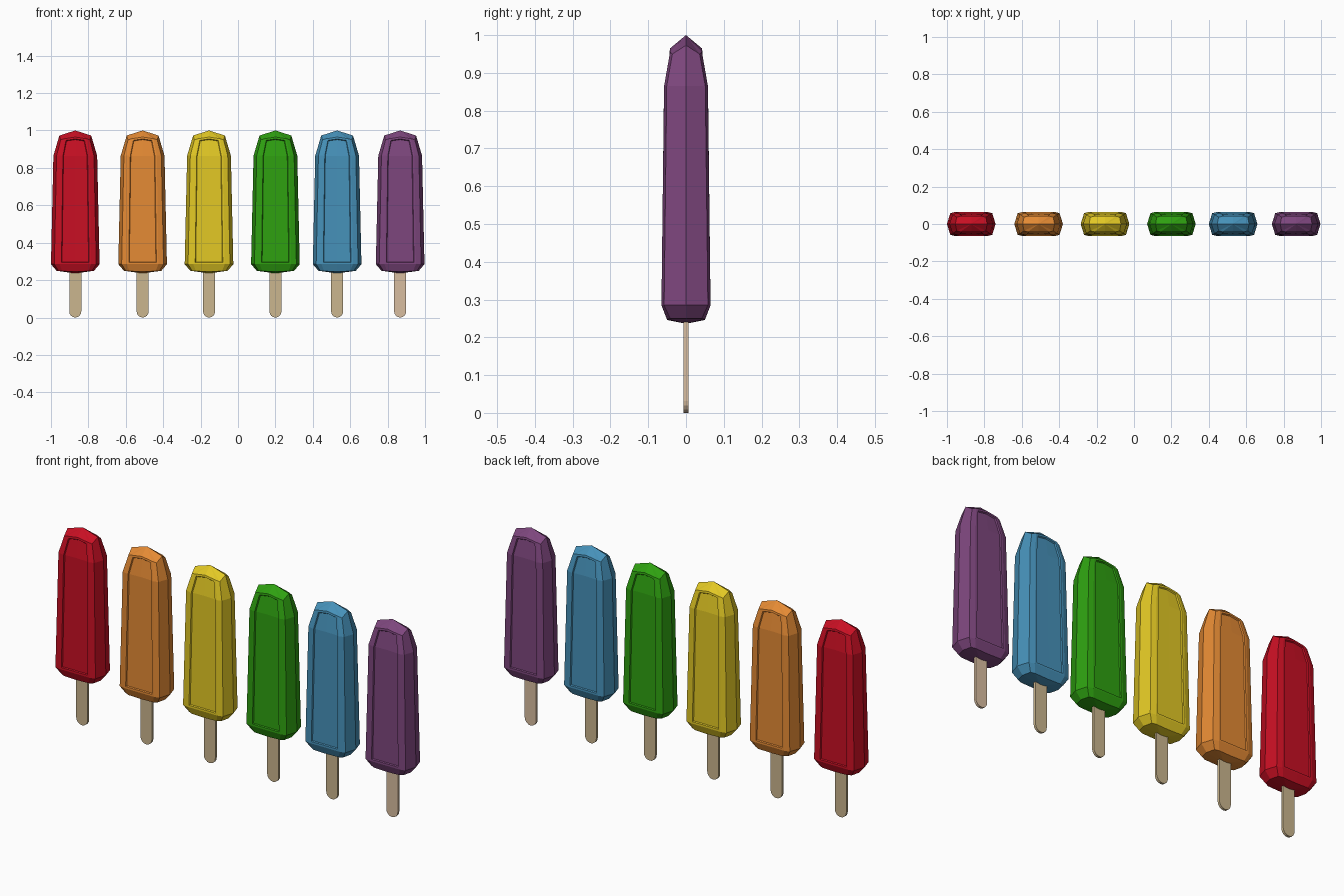
import bpy, bmesh, math

if "Cube" in bpy.data.objects:
    bpy.data.objects.remove(bpy.data.objects["Cube"])


def linear(rgb):
    return tuple(((c / 255 + 0.055) / 1.055) ** 2.4 if c > 10 else c / 3295 for c in rgb) + (1,)


def material(name, rgb):
    m = bpy.data.materials.new(name)
    m.diffuse_color = linear(rgb)
    m.use_nodes = True
    m.node_tree.nodes["Principled BSDF"].inputs["Base Color"].default_value = m.diffuse_color
    return m


def finish(bm, name, mat, x):
    bmesh.ops.recalc_face_normals(bm, faces=bm.faces[:])
    me = bpy.data.meshes.new(name)
    bm.to_mesh(me)
    bm.free()
    me.materials.append(mat)
    ob = bpy.data.objects.new(name, me)
    ob.location.x = x
    bpy.context.collection.objects.link(ob)


# Quarter cross-sections (x, y, z): side point, corner, face edge, face centre
SECTIONS = [
    [(.100, 0, .250), (.090, .042, .250), (.070, .050, .248), (0, .050, .246)],
    [(.130, 0, .285), (.112, .058, .285), (.084, .065, .285), (0, .065, .285)],
    [(.117, 0, .865), (.100, .051, .865), (.076, .058, .865), (0, .058, .865)],
    [(.085, 0, .973), (.078, .036, .950), (.058, .042, .956), (0, .042, .965)],
]


def full_ring(q):
    back = q + [(-x, y, z) for x, y, z in q[-2::-1]]
    return back + [(x, -y, z) for x, y, z in back[-2:0:-1]]


def ice_body(name, mat, x):
    bm = bmesh.new()
    rings = [[bm.verts.new(p) for p in full_ring(q)] for q in SECTIONS]
    n = len(rings[0])
    panels = {1: [], -1: []}
    for r, (a, b) in enumerate(zip(rings, rings[1:])):
        for i in range(n):
            j = (i + 1) % n
            f = bm.faces.new((a[i], a[j], b[j], b[i]))
            if r > 0 and i in (2, 3):
                panels[1].append(f)
            elif r > 0 and i in (8, 9):
                panels[-1].append(f)
    # shallow pointed bottom and top
    for ring, z in ((rings[0], .236), (rings[-1], 1.0)):
        tip = bm.verts.new((0, 0, z))
        for i in range(n):
            bm.faces.new((ring[i], ring[(i + 1) % n], tip))
    bmesh.ops.recalc_face_normals(bm, faces=bm.faces[:])
    # recessed panel on both broad faces
    for faces in panels.values():
        bmesh.ops.inset_region(bm, faces=faces, thickness=.010, use_even_offset=True)
        bmesh.ops.inset_region(bm, faces=faces, thickness=.003, depth=-.006, use_even_offset=True)
    finish(bm, name, mat, x)


def stick(name, mat, x, r=.032, t=.006):
    bm = bmesh.new()
    arc = [(r * math.cos(a), r + r * math.sin(a))
           for a in (math.pi + math.pi * k / 8 for k in range(9))]
    outline = arc + [(r, .30), (-r, .30)]
    face = bm.faces.new([bm.verts.new((px, -t, pz)) for px, pz in outline])
    ext = bmesh.ops.extrude_face_region(bm, geom=[face])
    bmesh.ops.translate(bm, vec=(0, 2 * t, 0),
                        verts=[v for v in ext["geom"] if isinstance(v, bmesh.types.BMVert)])
    finish(bm, name, mat, x)


wood = material("wood", (203, 182, 142))
pale_wood = material("pale_wood", (217, 190, 160))
FLAVOURS = [
    ("red", -.87, (200, 15, 35)),
    ("orange", -.51, (228, 138, 52)),
    ("yellow", -.155, (226, 200, 36)),
    ("green", .20, (46, 160, 16)),
    ("blue", .53, (70, 145, 185)),
    ("purple", .867, (125, 70, 125)),
]
for flavour, x, rgb in FLAVOURS:
    ice_body(flavour + "_ice", material(flavour, rgb), x)
    stick(flavour + "_stick", pale_wood if flavour == "purple" else wood, x)
